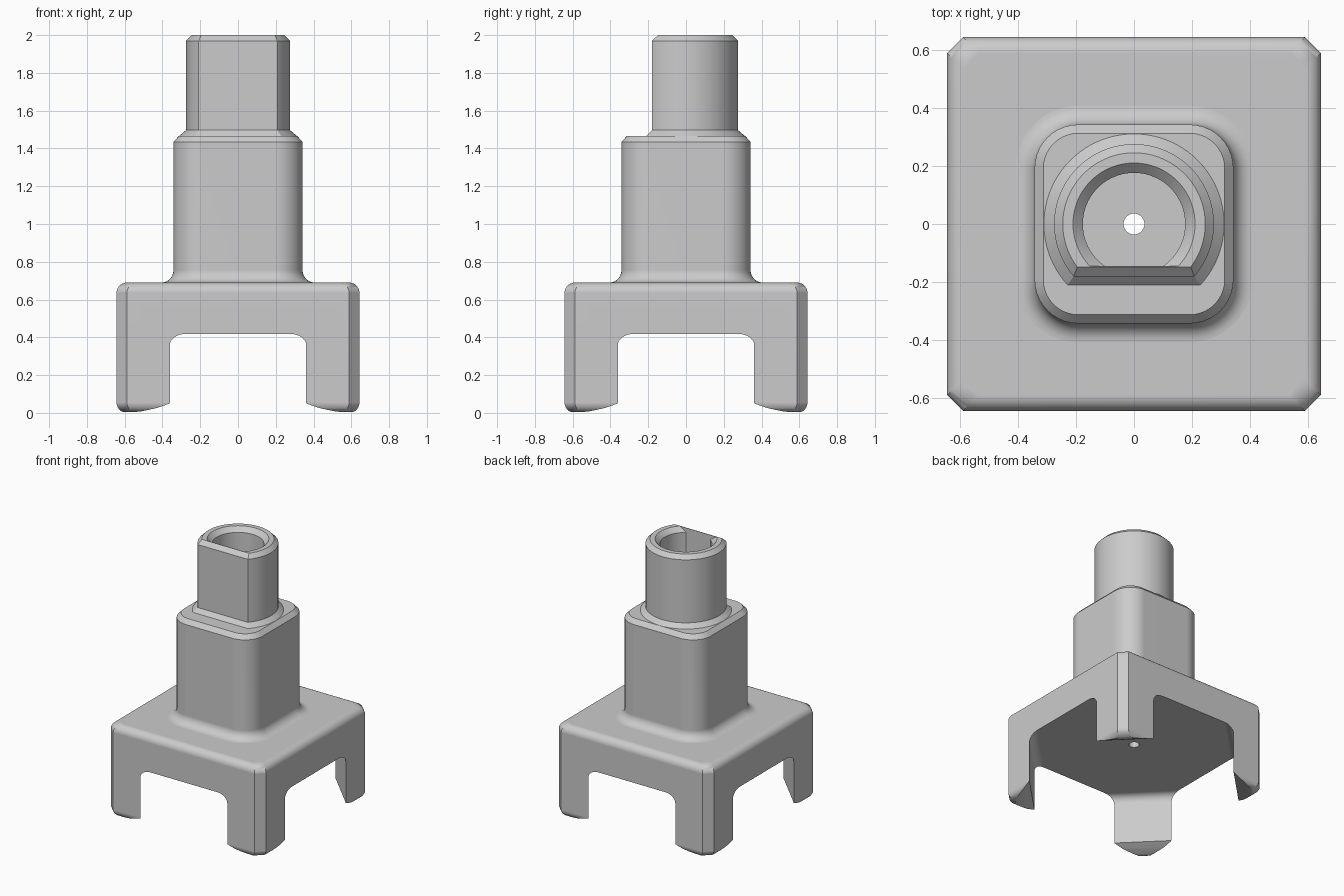
import bpy, bmesh
from math import sin, cos, pi, asin, sqrt

cube = bpy.data.objects.get("Cube")
if cube:
    bpy.data.objects.remove(cube, do_unlink=True)

grey = bpy.data.materials.new("light_grey")
grey.use_nodes = True
grey.diffuse_color = (0.6, 0.6, 0.6, 1)
grey.node_tree.nodes["Principled BSDF"].inputs["Base Color"].default_value = (0.6, 0.6, 0.6, 1)


def loft(name, sections):
    """Skin a stack of (z, outline) sections into a closed solid."""
    bm = bmesh.new()
    rings = [[bm.verts.new((x, y, z)) for x, y in pts] for z, pts in sections]
    n = len(rings[0])
    for a, b in zip(rings, rings[1:]):
        for i in range(n):
            j = (i + 1) % n
            bm.faces.new((a[i], a[j], b[j], b[i]))
    bm.faces.new(rings[0][::-1])
    bm.faces.new(rings[-1])
    bmesh.ops.recalc_face_normals(bm, faces=bm.faces[:])
    mesh = bpy.data.meshes.new(name)
    bm.to_mesh(mesh)
    bm.free()
    mesh.materials.append(grey)
    obj = bpy.data.objects.new(name, mesh)
    bpy.context.collection.objects.link(obj)
    return obj


def rounded_square(half, radius, steps):
    """Square outline; one step makes chamfered corners."""
    pts = []
    for k in range(4):
        cx = (half - radius) * (1 if k in (0, 3) else -1)
        cy = (half - radius) * (1 if k < 2 else -1)
        for s in range(steps + 1):
            t = (k + s / steps) * pi / 2
            pts.append((cx + radius * cos(t), cy + radius * sin(t)))
    return pts


def diamond(apothem):
    d = apothem * sqrt(2)
    return [(d, 0), (0, d), (-d, 0), (0, -d)]


def d_shape(radius, flat, steps=64):
    """Circle with its front cut flat at y = -flat."""
    t0 = -asin(flat / radius)
    sweep = pi - 2 * t0
    return [(radius * cos(t0 + sweep * i / steps), radius * sin(t0 + sweep * i / steps))
            for i in range(steps + 1)]


def circle(radius, steps=32):
    return [(radius * cos(2 * pi * i / steps), radius * sin(2 * pi * i / steps))
            for i in range(steps)]


def quarter(steps=8):
    """Unit quarter arc as (sine, cosine) pairs."""
    return [(sin(pi / 2 * i / steps), cos(pi / 2 * i / steps)) for i in range(steps + 1)]


def finish(obj, cutters):
    """Cut, then smooth the curved faces."""
    for c in cutters:
        mod = obj.modifiers.new("cut", 'BOOLEAN')
        mod.operation = 'DIFFERENCE'
        mod.solver = 'EXACT'
        mod.object = c
    bpy.context.view_layer.update()
    dg = bpy.context.evaluated_depsgraph_get()
    mesh = bpy.data.meshes.new_from_object(obj.evaluated_get(dg))
    obj.modifiers.clear()
    obj.data = mesh
    bpy.ops.object.select_all(action='DESELECT')
    obj.select_set(True)
    bpy.context.view_layer.objects.active = obj
    bpy.ops.object.shade_smooth_by_angle(angle=0.52)
    normals = obj.modifiers.new("flat_face_normals", 'WEIGHTED_NORMAL')
    normals.keep_sharp = True


# Square base with rounded top and bottom edges and chamfered corners
half, top, r = 0.643, 0.69, 0.055
arc = quarter()
lower = [(r - r * c, rounded_square(half - r + r * s, r, 1)) for s, c in arc]
upper = [(top - r + r * s, rounded_square(half - r + r * c, r, 1)) for s, c in arc]
base = loft("base", lower + upper)

# Diagonal pocket that leaves four corner legs
face, ceiling, f = 0.71, 0.418, 0.06
feet = [(-0.05, 0.84), (0, 0.84), (0.008, 0.80), (0.025, 0.755), (0.05, face)]
pocket = loft("pocket_cutter", [(z, diamond(a)) for z, a in feet]
              + [(ceiling - f + f * s, diamond(face - f + f * c)) for s, c in arc])

# Neck with flared foot and chamfered top
w, flare = 0.342, 0.065
neck_rows = [(top - 0.04, w + flare, 0.15 + flare)]
neck_rows += [(top + flare * (1 - c), w + flare * (1 - s), 0.15 + flare * (1 - s)) for s, c in arc]
neck_rows += [(1.435, w, 0.15), (1.467, w - 0.03, 0.12)]
neck = loft("neck", [(z, rounded_square(h, q, 10)) for z, h, q in neck_rows])

# Flat-sided post with chamfered foot and rim
post = loft("post", [(z, d_shape(rad, flat)) for z, rad, flat in (
    (1.40, 0.31, 0.21), (1.467, 0.31, 0.21), (1.497, 0.275, 0.18),
    (1.97, 0.275, 0.18), (2.0, 0.245, 0.148))])
bore = loft("bore_cutter", [(z, d_shape(rad, 0.144)) for z, rad in (
    (1.475, 0.176), (1.966, 0.176), (2.0, 0.21), (2.02, 0.23))])

# Small hole running through the axis
hole = loft("hole_cutter", [(z, circle(0.036)) for z in (0.3, 2.1)])

finish(base, [pocket, hole])
finish(neck, [hole])
finish(post, [bore, hole])
for cutter in (pocket, bore, hole):
    bpy.data.objects.remove(cutter, do_unlink=True)
